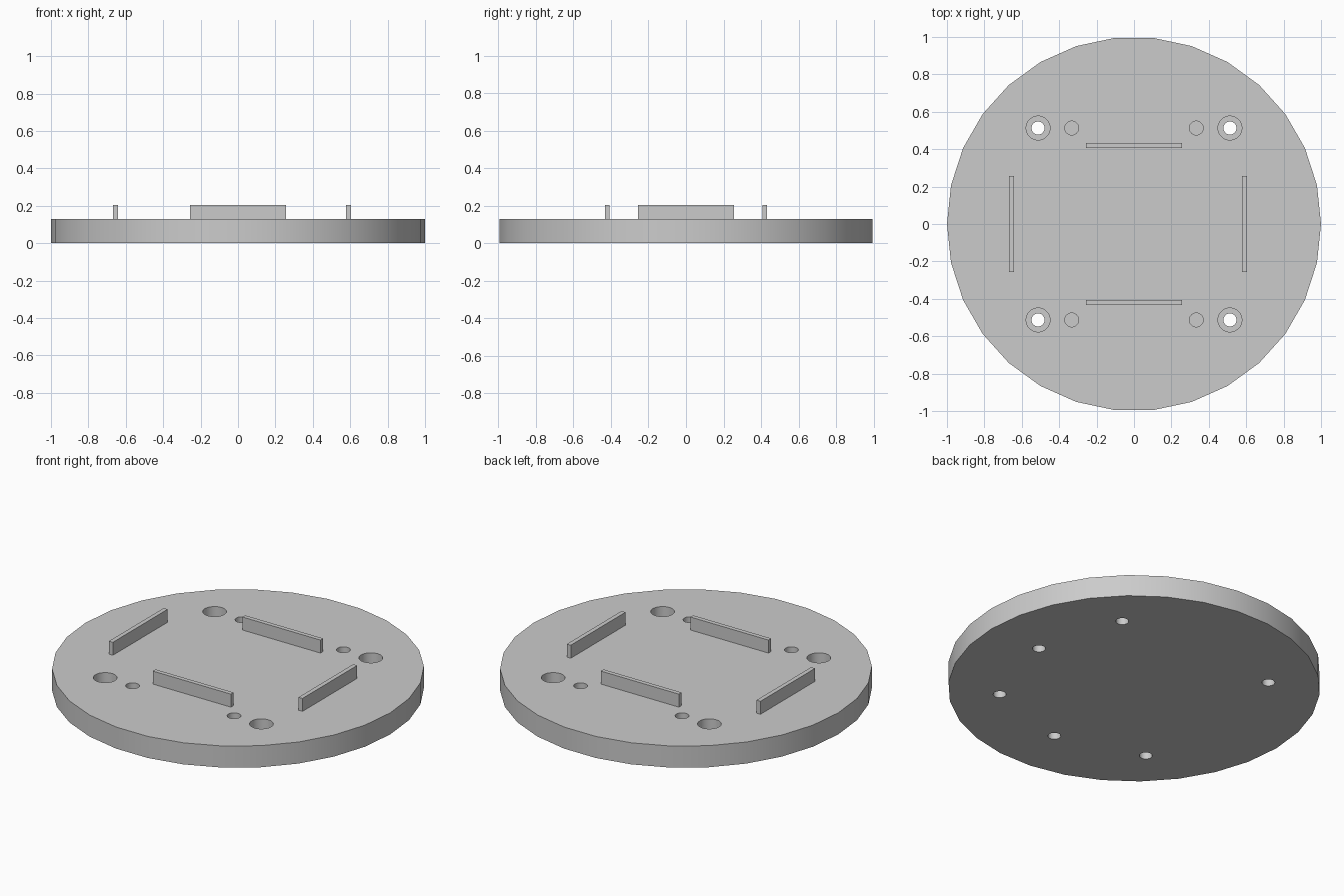
import bpy
import bmesh
import math
from mathutils import Matrix

cube = bpy.data.objects.get("Cube")
if cube:
    bpy.data.objects.remove(cube, do_unlink=True)

grey = bpy.data.materials.new("light grey plastic")
grey.use_nodes = True
colour = (0.6, 0.6, 0.6, 1)
grey.diffuse_color = colour
grey.node_tree.nodes["Principled BSDF"].inputs["Base Color"].default_value = colour

THICK = 0.128      # plate thickness
WALL_TOP = 0.205
HOLE = 0.513       # screw hole offset in x and y


def to_object(name, bm):
    mesh = bpy.data.meshes.new(name)
    bm.to_mesh(mesh)
    bm.free()
    mesh.materials.append(grey)
    obj = bpy.data.objects.new(name, mesh)
    bpy.context.collection.objects.link(obj)
    return obj


def cylinder(name, radius, x, y, z0, z1, sides=30):
    bm = bmesh.new()
    bmesh.ops.create_cone(bm, cap_ends=True, segments=sides, radius1=radius,
                          radius2=radius, depth=z1 - z0)
    # put a corner of the polygon on the x axis
    bmesh.ops.rotate(bm, verts=bm.verts, matrix=Matrix.Rotation(math.pi / 2, 3, "Z"))
    bmesh.ops.translate(bm, verts=bm.verts, vec=(x, y, (z0 + z1) / 2))
    return to_object(name, bm)


def box(name, centre, size):
    bm = bmesh.new()
    bmesh.ops.create_cube(bm, size=1)
    bmesh.ops.scale(bm, verts=bm.verts, vec=size)
    bmesh.ops.translate(bm, verts=bm.verts, vec=centre)
    return to_object(name, bm)


def cut(target, radius, x, y, z0, z1):
    cutter = cylinder("hole_cutter", radius, x, y, z0, z1)
    cutter.hide_render = True
    mod = target.modifiers.new("hole", "BOOLEAN")
    mod.operation = "DIFFERENCE"
    mod.solver = "EXACT"
    mod.object = cutter
    bpy.context.view_layer.objects.active = target
    bpy.ops.object.modifier_apply(modifier=mod.name)
    bpy.data.objects.remove(cutter, do_unlink=True)


# Round base plate
plate = cylinder("base_plate", 1, 0, 0, 0, THICK)

# Counterbored screw holes and blind peg holes at the four corners
for sx in (-1, 1):
    for sy in (-1, 1):
        cut(plate, 0.035, sx * HOLE, sy * HOLE, -0.1, 0.3)
        cut(plate, 0.064, sx * HOLE, sy * HOLE, 0.051, 0.3)
        cut(plate, 0.037, sx * 0.333, sy * HOLE, 0.051, 0.3)

# Blind holes in the underside
for x, y in ((0.667, 0), (0, -0.667)):
    cut(plate, 0.035, x, y, -0.1, 0.077)

bpy.ops.object.select_all(action="DESELECT")
plate.select_set(True)
bpy.context.view_layer.objects.active = plate
bpy.ops.object.shade_smooth_by_angle(angle=math.radians(30))

# Upright locating walls
wall_z = (THICK + WALL_TOP) / 2
height = WALL_TOP - THICK
for name, x in (("right_wall", -0.655), ("left_wall", 0.59)):
    box(name, (x, 0, wall_z), (0.026, 0.513, height))
for name, y in (("front_wall", -0.42), ("back_wall", 0.42)):
    box(name, (0, y, wall_z), (0.513, 0.026, height))
